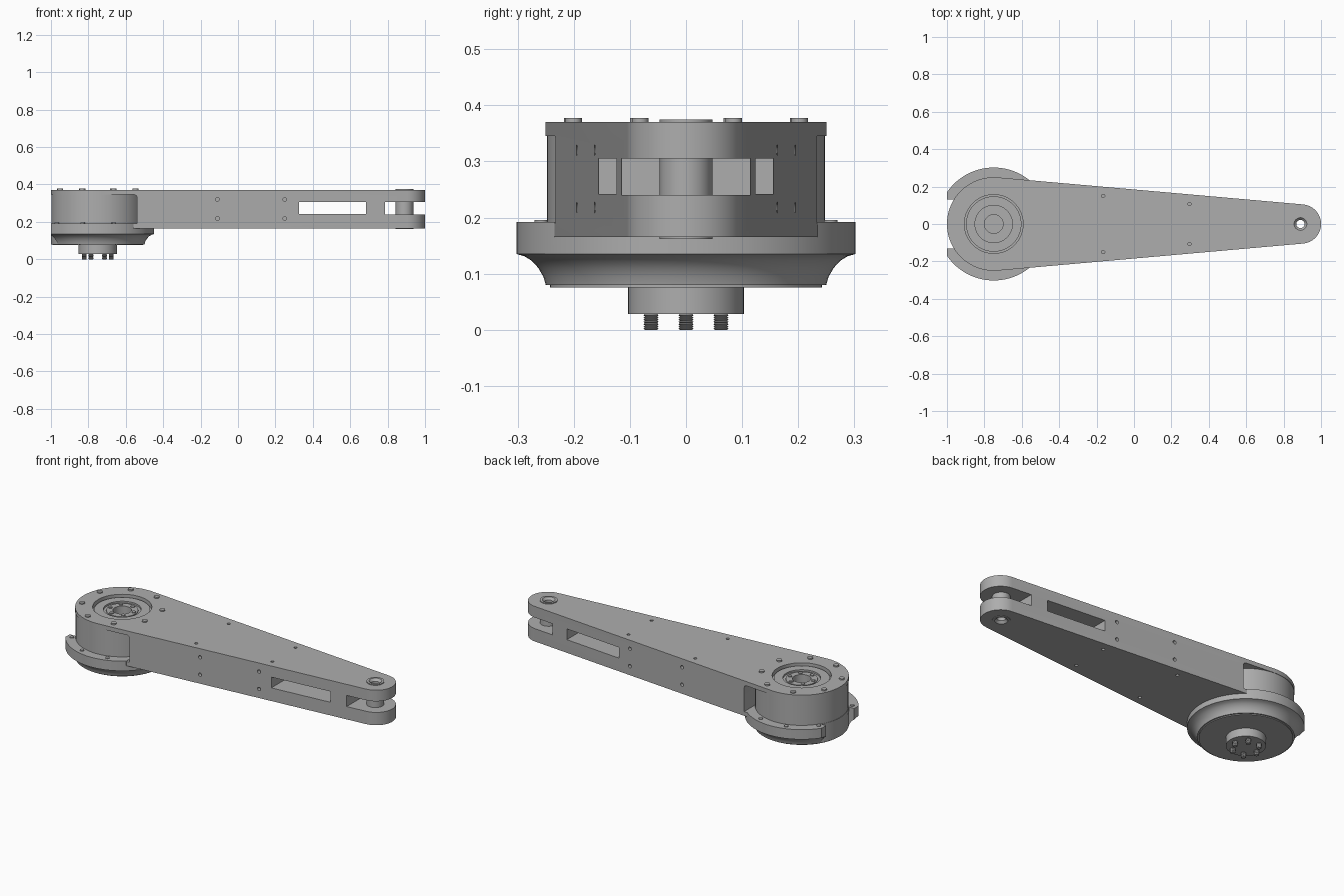
import bpy, bmesh, math
from mathutils import Vector

cube = bpy.data.objects.get("Cube")
if cube:
    bpy.data.objects.remove(cube, do_unlink=True)

grey = bpy.data.materials.new("machined grey")
grey.use_nodes = True
GREY = (0.42, 0.42, 0.42, 1)
grey.diffuse_color = GREY
grey.node_tree.nodes["Principled BSDF"].inputs["Base Color"].default_value = GREY

MX = -0.75          # motor axis
TX, TR = 0.895, 0.105   # fork tip centre and radius
R = 0.25            # motor end radius


def finish(name, bm):
    bmesh.ops.recalc_face_normals(bm, faces=bm.faces)
    me = bpy.data.meshes.new(name)
    bm.to_mesh(me)
    bm.free()
    me.materials.append(grey)
    ob = bpy.data.objects.new(name, me)
    bpy.context.collection.objects.link(ob)
    return ob


def prism(name, pts, z0, z1):
    bm = bmesh.new()
    face = bm.faces.new([bm.verts.new((x, y, z0)) for x, y in pts])
    ext = bmesh.ops.extrude_face_region(bm, geom=[face])
    verts = [v for v in ext["geom"] if isinstance(v, bmesh.types.BMVert)]
    bmesh.ops.translate(bm, verts=verts, vec=(0, 0, z1 - z0))
    return finish(name, bm)


def box(name, x0, x1, y0, y1, z0, z1):
    return prism(name, [(x0, y0), (x1, y0), (x1, y1), (x0, y1)], z0, z1)


def lathe(name, cx, profile, closed=False, steps=72):
    # profile of (radius, z) turned about a vertical axis at cx
    bm = bmesh.new()
    vs = [bm.verts.new((r, 0, z)) for r, z in profile]
    es = [bm.edges.new(p) for p in zip(vs, vs[1:])]
    if closed:
        es.append(bm.edges.new((vs[-1], vs[0])))
    bmesh.ops.spin(bm, geom=vs + es, cent=(0, 0, 0), axis=(0, 0, 1),
                   angle=2 * math.pi, steps=steps, use_duplicate=False)
    bmesh.ops.remove_doubles(bm, verts=bm.verts, dist=1e-5)
    bmesh.ops.translate(bm, verts=bm.verts, vec=(cx, 0, 0))
    return finish(name, bm)


def pegs(name, centres, r, depth, axis="Z", sides=16):
    # a set of short cylinders in one object
    bm = bmesh.new()
    for c in centres:
        made = bmesh.ops.create_cone(bm, cap_ends=True, segments=sides,
                                     radius1=r, radius2=r, depth=depth)["verts"]
        for v in made:
            if axis == "Y":
                v.co = Vector((v.co.x, v.co.z, -v.co.y))
            v.co += Vector(c)
    return finish(name, bm)


def cut(ob, *cutters):
    bpy.context.view_layer.objects.active = ob
    for c in cutters:
        c.hide_render = True
        m = ob.modifiers.new("cut", "BOOLEAN")
        m.operation, m.solver, m.object = "DIFFERENCE", "EXACT", c
        bpy.ops.object.modifier_apply(modifier=m.name)
        bpy.data.objects.remove(c, do_unlink=True)


def ring(r, z, count, start=0):
    return [(MX + r * math.cos(start + i * math.tau / count),
             r * math.sin(start + i * math.tau / count), z) for i in range(count)]


def half_width(x):
    return (R - (x - MX) * math.sin(lean)) / math.cos(lean)


# Tapered arm: two arcs joined by tangents
lean = math.asin((R - TR) / (TX - MX))
a0 = math.pi / 2 - lean
outline = []
for i in range(49):
    a = a0 + (math.tau - 2 * a0) * i / 48
    outline.append((MX + R * math.cos(a), R * math.sin(a)))
for i in range(33):
    a = -a0 + 2 * a0 * i / 32
    outline.append((TX + TR * math.cos(a), TR * math.sin(a)))
arm = prism("arm", outline, 0.165, 0.37)

# Motor bay with rounded front corner
bay = box("bay_cutter", -1.2, -0.54, -0.4, 0.4, 0.19, 0.345)
bm = bmesh.new()
bm.from_mesh(bay.data)
corner = [e for e in bm.edges if all(v.co.x > -0.6 and v.co.z > 0.3 for v in e.verts)]
bmesh.ops.bevel(bm, geom=corner, offset=0.015, segments=4, profile=0.5, affect="EDGES")
bm.to_mesh(bay.data)
bm.free()

cut(arm, bay,
    box("window_cutter", 0.325, 0.685, -0.4, 0.4, 0.242, 0.305),
    box("fork_cutter", 0.785, 1.2, -0.4, 0.4, 0.24, 0.305),
    pegs("pin_hole_cutter", [(0.89, 0, 0.27)], 0.045, 0.5, sides=48),
    pegs("recess_cutter", [(MX, 0, 0.38)], 0.157, 0.12, sides=72),
    pegs("plate_hole_cutter", [(x, s * y, z) for x, y in ((-0.165, 0.15), (0.297, 0.107))
                               for s in (-1, 1) for z in (0.165, 0.37)], 0.009, 0.03),
    pegs("side_hole_cutter", [(x, s * half_width(x), z) for x in (-0.11, 0.25)
                              for s in (-1, 1) for z in (0.218, 0.32)], 0.01, 0.04, "Y"))

# Hollow pivot pin through the fork
pin = lathe("pivot_pin", 0.89, [(0.022, 0.175), (0.034, 0.162), (0.047, 0.162), (0.047, 0.375),
                                (0.034, 0.375), (0.022, 0.362)], True, 48)

# Motor housing with stepped output face
motor = lathe("motor_housing", MX, [(0, 0.17), (0.248, 0.17), (0.248, 0.345), (0.148, 0.345),
                                    (0.148, 0.356), (0.1, 0.356), (0.1, 0.346), (0.085, 0.346),
                                    (0.085, 0.351), (0.05, 0.351), (0.05, 0.3), (0, 0.3)])

# Flared mounting flange, notched at the rear and stepped below the arm
flange = lathe("mounting_flange", MX, [(0.2, 0.08), (0.25, 0.08), (0.254, 0.094), (0.263, 0.11),
                                       (0.275, 0.123), (0.288, 0.131), (0.302, 0.135),
                                       (0.302, 0.192), (0.2, 0.192)], True, 96)
cut(flange,
    box("notch_cutter", -1.2, -0.9, -0.13, 0.13, 0, 0.4),
    box("rear_cutter", -1.2, -0.999, -0.4, 0.4, 0, 0.4),
    box("step_cutter", -0.56, 0, -0.4, 0.4, 0.165, 0.4))
core = lathe("flange_core", MX, [(0, 0.075), (0.242, 0.075), (0.242, 0.08), (0.249, 0.08),
                                 (0.249, 0.18), (0, 0.18)])

# Output shaft below and its threaded studs
shaft = lathe("output_shaft", MX, [(0, 0.028), (0.103, 0.028), (0.103, 0.08), (0, 0.08)])
for i, (x, y, z) in enumerate(ring(0.072, 0, 6)):
    thread = [(0, 0)]
    for k in range(8):
        thread += [(0.011, k * 0.004), (0.0135, k * 0.004 + 0.002)]
    stud = lathe(f"stud_{i + 1}", x, thread + [(0, 0.032)], steps=16)
    stud.location.y = y

# Bolt heads
plate_bolts = pegs("plate_bolts", ring(0.218, 0.372, 8, math.radians(23)), 0.015, 0.01)
hub_bolts = pegs("hub_bolts", ring(0.068, 0.35, 6, math.radians(10)), 0.011, 0.012)
flange_bolts = pegs("flange_bolts", [(x, s * y, 0.191) for x, y in
                    ((-0.665, 0.258), (-0.83, 0.258), (-0.968, 0.155)) for s in (-1, 1)],
                    0.012, 0.01)

# Smooth round surfaces, crisp edges
bpy.ops.object.select_all(action="DESELECT")
for ob in bpy.context.scene.objects:
    if ob.type == "MESH" and ob.data.materials and ob.data.materials[0] == grey:
        ob.select_set(True)
        bpy.context.view_layer.objects.active = ob
bpy.ops.object.shade_smooth_by_angle(angle=math.radians(30))
